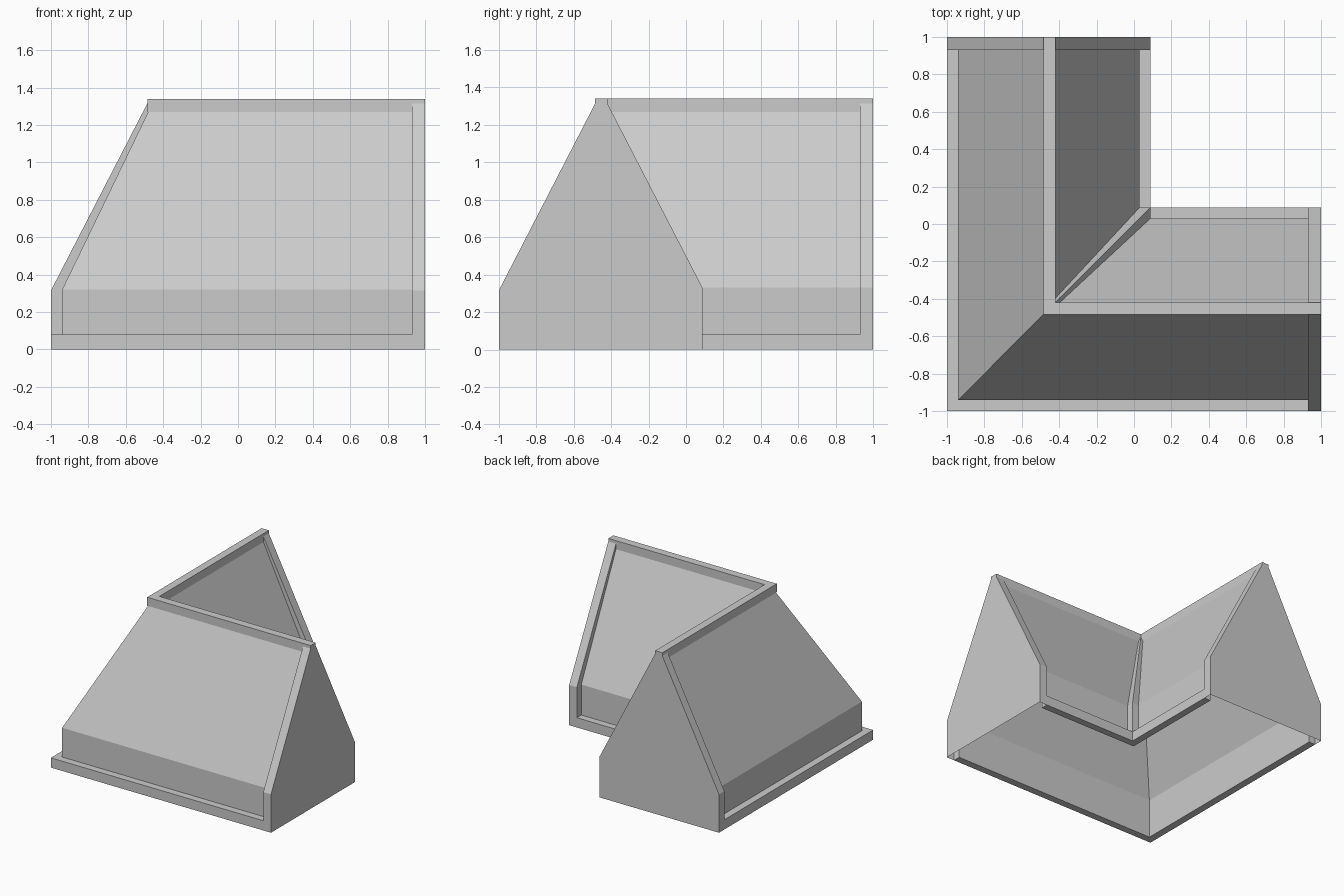
import bpy, bmesh

if "Cube" in bpy.data.objects:
    bpy.data.objects.remove(bpy.data.objects["Cube"])

END, FRAME = 1.0, 0.93   # arm end, inner edge of the end frame

# Cross-sections as (offset across the arm, height), left side up and over
OUTER = [(-1, 0), (-1, .315), (-.485, 1.315), (-.42, 1.315), (.088, .33), (.088, 0)]
INSET = [(-.94, 0), (-.94, .32), (-.48, 1.27), (-.42, 1.27), (.03, .33), (.03, 0)]


def make(name, polys):
    bm = bmesh.new()
    for p in polys:
        bm.faces.new([bm.verts.new(v) for v in p])
    bmesh.ops.remove_doubles(bm, verts=bm.verts, dist=1e-5)
    me = bpy.data.meshes.new(name)
    bm.to_mesh(me)
    bm.free()
    ob = bpy.data.objects.new(name, me)
    bpy.context.collection.objects.link(ob)
    return ob


def swap(polys):
    """Mirror faces across the diagonal so both arms match."""
    return [[(y, x, z) for x, y, z in reversed(p)] for p in polys]


def l_sweep(name, prof, end, closed=False):
    """Sweep a section along both arms with a mitred corner."""
    pairs = list(zip(prof, prof[1:] + prof[:1]))
    if not closed:
        pairs.pop()
    polys = [[(end, b, zb), (b, b, zb), (a, a, za), (end, a, za)]
             for (a, za), (b, zb) in pairs]
    if closed:
        polys.append([(end, a, z) for a, z in reversed(prof)])
    return make(name, polys + swap(polys))


# Recessed wall and roof panels, open underneath
l_sweep("outer_panels", [(-.94, .0)] + INSET[1:3], FRAME)
l_sweep("inner_panels", INSET[3:5] + [(.03, .0)], FRAME)

# Base rails and ridge beam
l_sweep("outer_base_rail", [(-1, 0), (-1, .08), (-.94, .08), (-.94, 0)], FRAME, True)
l_sweep("inner_base_rail", [(.03, 0), (.03, .08), (.088, .08), (.088, 0)], FRAME, True)
l_sweep("ridge_beam", [(-.485, 1.27), (-.485, 1.34), (-.42, 1.34), (-.42, 1.27)], END, True)

# Gable ends with a raised frame around the panels
gable = [[(END, y, z) for y, z in reversed(OUTER)]]
for i in range(len(OUTER) - 1):
    (a, za), (b, zb) = OUTER[i:i + 2]
    (c, zc), (d, zd) = INSET[i:i + 2]
    gable.append([(END, b, zb), (FRAME, b, zb), (FRAME, a, za), (END, a, za)])
    gable.append([(FRAME, a, za), (FRAME, b, zb), (FRAME, d, zd), (FRAME, c, zc)])
make("right_gable", gable)
make("back_gable", swap(gable))

# Valley post: upright at the inner corner, then leaning to the ridge
rings = []
for shift, z in ((0, 0), (0, .33), (-.508, 1.315)):
    lo, hi = .03 + shift, .088 + shift
    rings.append([(lo, lo, z), (hi, lo, z), (hi, hi, z), (lo, hi, z)])
post = [rings[0][::-1], rings[-1]]
for r, s in zip(rings, rings[1:]):
    for i in range(4):
        j = (i + 1) % 4
        post.append([r[i], r[j], s[j], s[i]])
make("valley_post", post)
